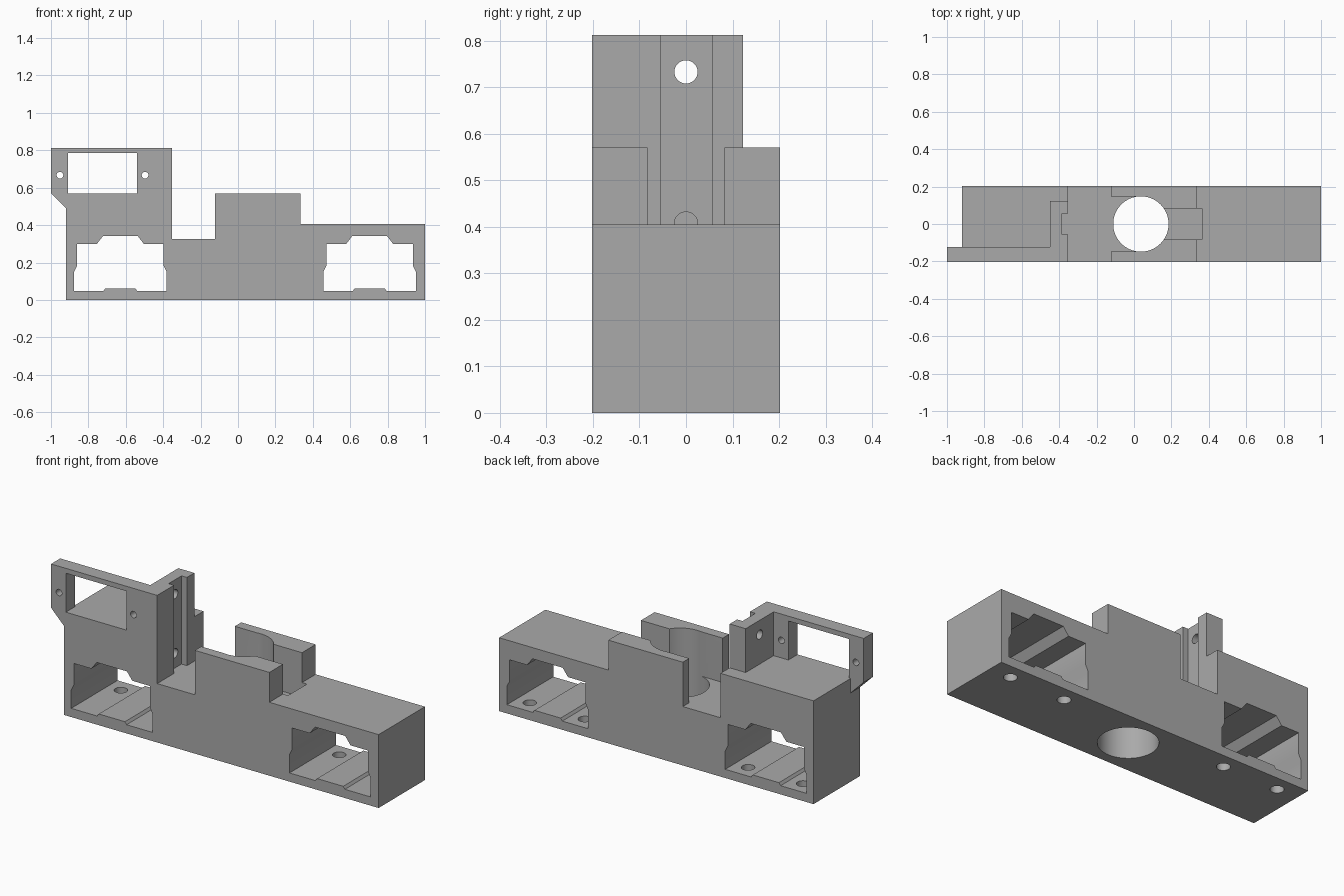
import bpy
import bmesh
from math import cos, sin, tau

old = bpy.data.objects.get("Cube")
if old:
    bpy.data.objects.remove(old)

# Single grey plastic
grey = bpy.data.materials.new("grey_plastic")
grey.use_nodes = True
COLOUR = (0.4, 0.4, 0.4, 1)
grey.diffuse_color = COLOUR
grey.node_tree.nodes["Principled BSDF"].inputs["Base Color"].default_value = COLOUR

PLACE = {
    "x": lambda u, v, d: (d, u, v),
    "y": lambda u, v, d: (u, d, v),
    "z": lambda u, v, d: (u, v, d),
}


def extrude(name, outline, axis, start, end):
    """Prism of a 2D outline along one axis."""
    bm = bmesh.new()
    face = bm.faces.new([bm.verts.new(PLACE[axis](u, v, start)) for u, v in outline])
    grown = bmesh.ops.extrude_face_region(bm, geom=[face])
    shift = PLACE[axis](0, 0, end - start)
    moved = [g for g in grown["geom"] if isinstance(g, bmesh.types.BMVert)]
    bmesh.ops.translate(bm, vec=shift, verts=moved)
    bmesh.ops.recalc_face_normals(bm, faces=bm.faces)
    mesh = bpy.data.meshes.new(name)
    bm.to_mesh(mesh)
    bm.free()
    mesh.materials.append(grey)
    obj = bpy.data.objects.new(name, mesh)
    bpy.context.scene.collection.objects.link(obj)
    return obj


def rect(u0, u1, v0, v1):
    return [(u0, v0), (u1, v0), (u1, v1), (u0, v1)]


def circle(u, v, r, n=32):
    return [(u + r * cos(tau * i / n), v + r * sin(tau * i / n)) for i in range(n)]


def mirrored(centre, half):
    """Outline symmetric about a vertical centre line."""
    right = [(centre + u, v) for u, v in half]
    left = [(centre - u, v) for u, v in reversed(half)]
    return right + left


# Main body: full side profile, later carved
body = extrude("mount_body", [
    (-0.92, 0), (1, 0), (1, 0.405), (0.333, 0.405), (0.333, 0.57), (-0.122, 0.57),
    (-0.122, 0.325), (-0.352, 0.325), (-0.352, 0.812), (-1, 0.812), (-1, 0.57), (-0.92, 0.49),
], "y", -0.202, 0.202)

cutters = []


def cut(*args):
    cutters.append(extrude(*args))


# Space behind the upright plate, leaving a block at its inner end
cut("plate_back_cut", [(-1.1, -0.122), (-0.45, -0.122), (-0.45, 0.122),
                       (-0.3, 0.122), (-0.3, 0.3), (-1.1, 0.3)], "z", 0.57, 0.9)
cut("wing_back_cut", rect(-1.1, -0.92, -0.122, 0.3), "z", 0.4, 0.9)

# Upright plate opening and its screw holes
cut("plate_opening", rect(-0.91, -0.54, 0.57, 0.785), "y", -0.3, -0.1)
for x in (-0.952, -0.497):
    cut("plate_screw_hole", circle(x, 0.667, 0.018, 24), "y", -0.3, -0.1)

# Vertical groove with two cross holes
cut("groove", rect(-0.385, -0.3, -0.055, 0.057), "z", 0.325, 0.9)
for z in (0.733, 0.407):
    cut("groove_hole", circle(0, z, 0.025), "x", -0.5, -0.36)

# Round bore, wide channel and narrow slot in the raised block
cut("bore", circle(0.037, 0, 0.148, 64), "z", -0.1, 0.9)
cut("wide_channel", rect(-0.2, 0.037, -0.146, 0.146), "z", 0.325, 0.9)
cut("narrow_slot", rect(0.037, 0.363, -0.083, 0.083), "z", 0.325, 0.9)

# Stepped side openings and floor holes
HALF = [(0.08, 0.062), (0.09, 0.048), (0.248, 0.048), (0.248, 0.15), (0.232, 0.182),
        (0.232, 0.3), (0.125, 0.3), (0.092, 0.343)]
for centre in (-0.629, 0.704):
    cut("side_opening", mirrored(centre, HALF), "y", -0.3, 0.3)
    for side in (-1, 1):
        cut("floor_hole", circle(centre + side * 0.168, 0.117, 0.034), "z", -0.1, 0.1)

# Carve the body, then drop the cutters
for cutter in cutters:
    cutter.hide_render = True
    mod = body.modifiers.new(cutter.name, "BOOLEAN")
    mod.operation = "DIFFERENCE"
    mod.solver = "EXACT"
    mod.object = cutter
bpy.context.view_layer.update()
carved = bpy.data.meshes.new_from_object(
    body.evaluated_get(bpy.context.evaluated_depsgraph_get()))
body.modifiers.clear()
body.data = carved
for cutter in cutters:
    bpy.data.objects.remove(cutter)

# Smooth bores, crisp edges
bpy.ops.object.select_all(action="DESELECT")
body.select_set(True)
bpy.context.view_layer.objects.active = body
bpy.ops.object.shade_smooth_by_angle(angle=0.5)
